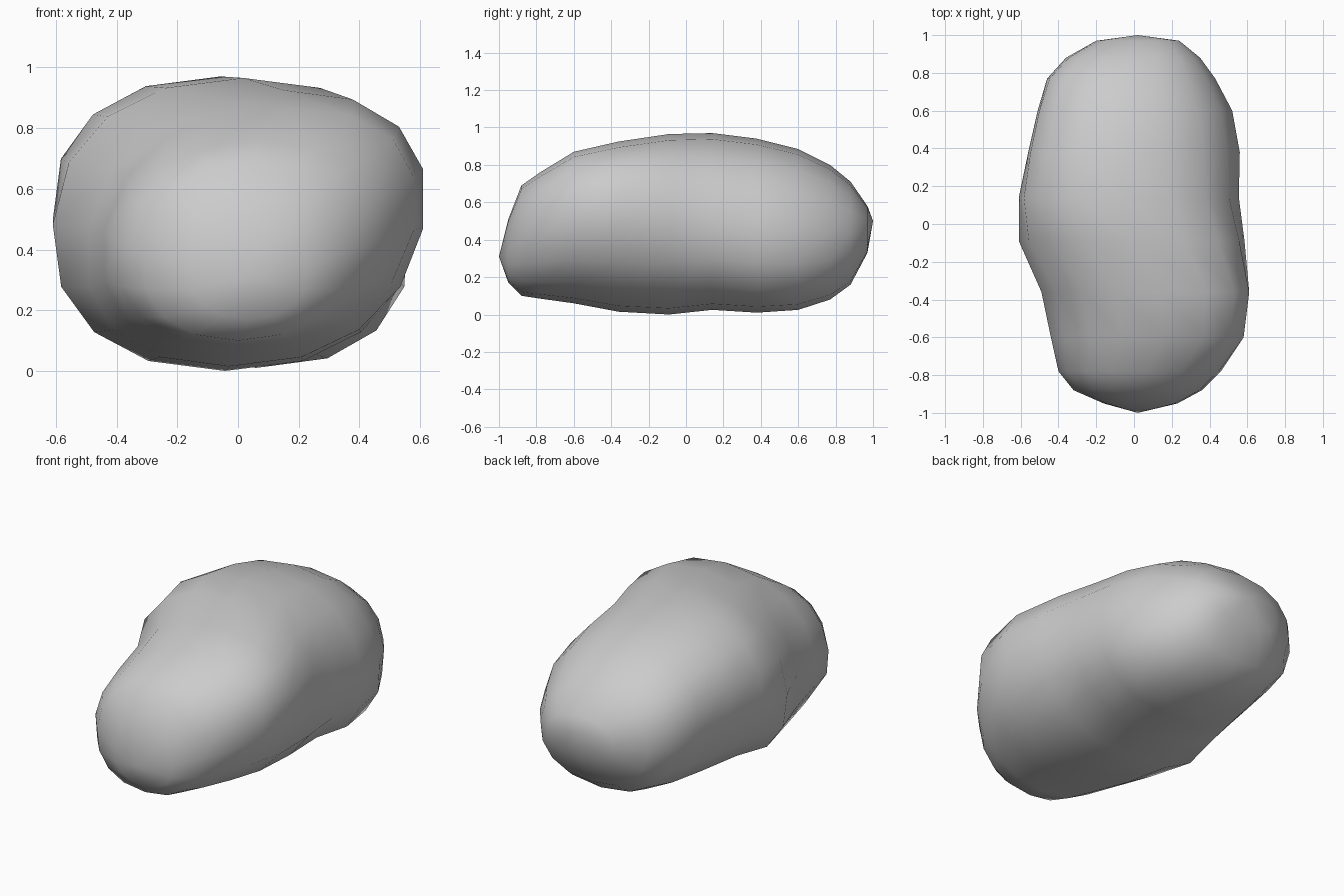
import bpy
import bmesh
import math

cube = bpy.data.objects.get("Cube")
if cube:
    bpy.data.objects.remove(cube, do_unlink=True)

SIDES = 16
POWER = 2 / 2.25

# Cross-sections along the body: y, left, right, bottom, top, lean
sections = [
    (-0.95, -0.16, 0.23, 0.17, 0.51, 0.0),
    (-0.88, -0.32, 0.36, 0.10, 0.69, 0.02),
    (-0.78, -0.40, 0.46, 0.085, 0.76, 0.04),
    (-0.60, -0.44, 0.58, 0.06, 0.87, 0.09),
    (-0.36, -0.49, 0.61, 0.015, 0.925, 0.09),
    (-0.09, -0.61, 0.585, 0.0, 0.965, 0.03),
    (0.14, -0.61, 0.555, 0.025, 0.97, -0.03),
    (0.38, -0.56, 0.56, 0.01, 0.94, -0.06),
    (0.60, -0.51, 0.52, 0.025, 0.885, -0.06),
    (0.77, -0.46, 0.43, 0.08, 0.80, -0.04),
    (0.88, -0.36, 0.35, 0.16, 0.71, -0.02),
    (0.97, -0.20, 0.24, 0.33, 0.58, 0.0),
]


def rounded(v):
    return math.copysign(abs(v) ** POWER, v)


def add_ring(bm, y, left, right, bottom, top, lean):
    ring = []
    for i in range(SIDES):
        a = math.tau * i / SIDES
        c, s = rounded(math.cos(a)), rounded(math.sin(a))
        x = (left + right) / 2 + c * (right - left) / 2 + lean * s
        z = (bottom + top) / 2 + s * (top - bottom) / 2
        ring.append(bm.verts.new((min(max(x, left), right), y, z)))
    return ring


# Lumpy stone body lofted through the sections
bm = bmesh.new()
rings = [add_ring(bm, *s) for s in sections]
front_tip = bm.verts.new((0.02, -1, 0.31))
back_tip = bm.verts.new((0.02, 1, 0.5))
for i in range(SIDES):
    j = (i + 1) % SIDES
    for a, b in zip(rings, rings[1:]):
        bm.faces.new((a[i], a[j], b[j], b[i]))
    bm.faces.new((front_tip, rings[0][j], rings[0][i]))
    bm.faces.new((back_tip, rings[-1][i], rings[-1][j]))
bmesh.ops.recalc_face_normals(bm, faces=bm.faces[:])
for f in bm.faces:
    f.smooth = True

mesh = bpy.data.meshes.new("stone")
bm.to_mesh(mesh)
bm.free()
stone = bpy.data.objects.new("stone", mesh)
bpy.context.collection.objects.link(stone)

# Plain grey surface
grey = bpy.data.materials.new("stone_grey")
grey.use_nodes = True
colour = (0.6, 0.6, 0.6, 1)
grey.diffuse_color = colour
grey.node_tree.nodes["Principled BSDF"].inputs["Base Color"].default_value = colour
mesh.materials.append(grey)
